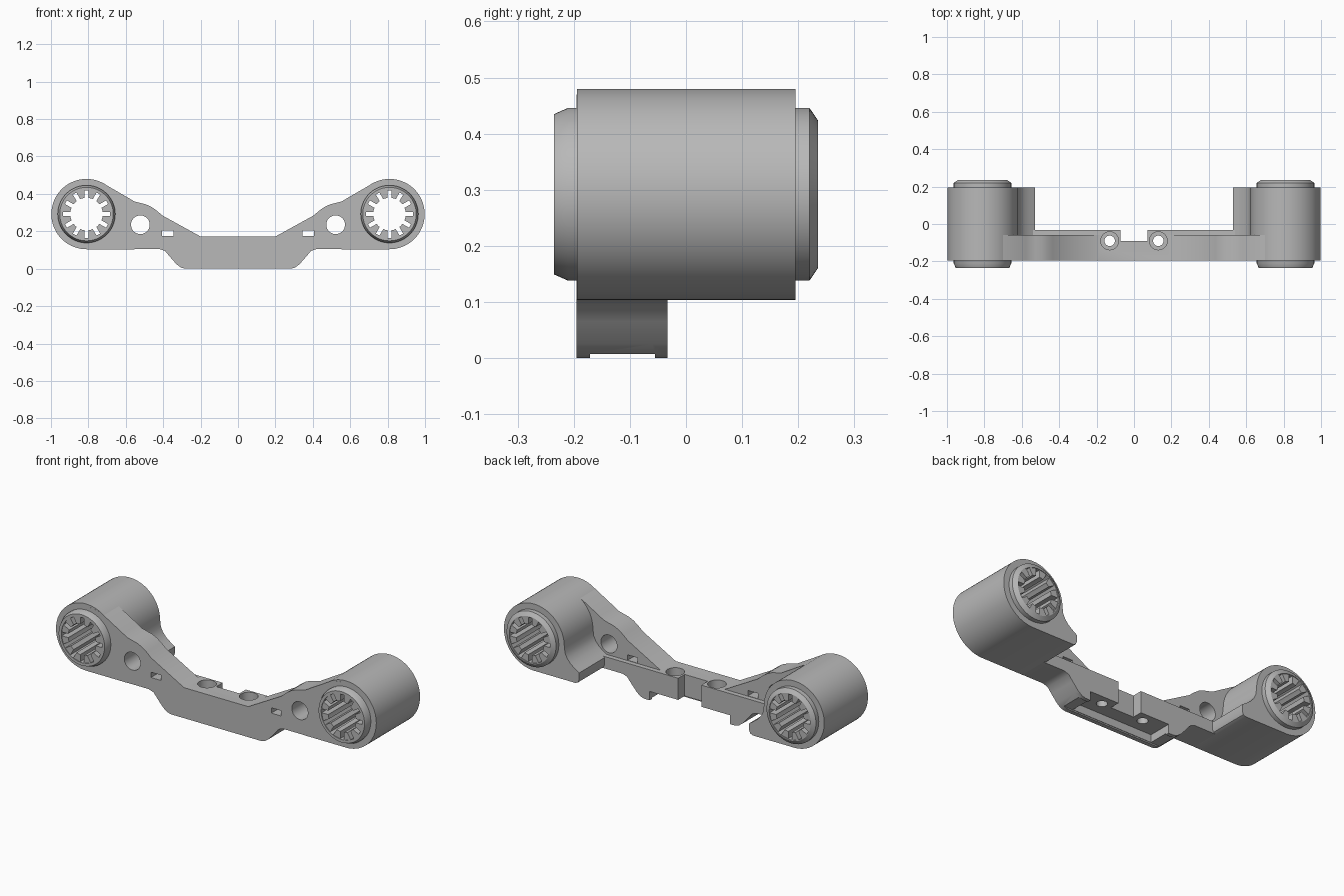
import bpy, bmesh
from math import sin, cos, asin, pi, radians
from mathutils import Matrix

if "Cube" in bpy.data.objects:
    bpy.data.objects.remove(bpy.data.objects["Cube"], do_unlink=True)

grey = bpy.data.materials.new("plain_grey")
grey.use_nodes = True
GREY = (0.48, 0.48, 0.48, 1)
grey.diffuse_color = GREY
grey.node_tree.nodes["Principled BSDF"].inputs["Base Color"].default_value = GREY

AXLE_X, AXLE_Z = 0.81, 0.292
FRONT, BACK = -0.195, 0.195


def finish(name, bm):
    bmesh.ops.recalc_face_normals(bm, faces=bm.faces[:])
    mesh = bpy.data.meshes.new(name)
    bm.to_mesh(mesh)
    bm.free()
    mesh.materials.append(grey)
    obj = bpy.data.objects.new(name, mesh)
    bpy.context.collection.objects.link(obj)
    return obj


def add_prism(bm, outline, y0, y1):
    """Extrude an x-z outline from y0 to y1."""
    face = bm.faces.new([bm.verts.new((x, y0, z)) for x, z in outline])
    result = bmesh.ops.extrude_face_region(bm, geom=[face])
    moved = [v for v in result["geom"] if isinstance(v, bmesh.types.BMVert)]
    bmesh.ops.translate(bm, verts=moved, vec=(0, y1 - y0, 0))


def prism(name, outline, y0, y1):
    bm = bmesh.new()
    add_prism(bm, outline, y0, y1)
    return finish(name, bm)


def box(name, x0, x1, y0, y1, z0, z1):
    return prism(name, [(x0, z0), (x1, z0), (x1, z1), (x0, z1)], y0, y1)


def rod(name, radius, centre, length, axis):
    bm = bmesh.new()
    turn = Matrix.Rotation(pi / 2, 4, "X") if axis == "Y" else Matrix()
    bmesh.ops.create_cone(bm, cap_ends=True, segments=48, radius1=radius, radius2=radius,
                          depth=length, matrix=Matrix.Translation(centre) @ turn)
    return finish(name, bm)


def symmetric(half):
    return half + [(-x, z) for x, z in reversed(half)]


def activate(obj):
    bpy.ops.object.select_all(action="DESELECT")
    obj.select_set(True)
    bpy.context.view_layer.objects.active = obj


def cut(obj, cutters):
    activate(obj)
    for cutter in cutters:
        mod = obj.modifiers.new("cut", "BOOLEAN")
        mod.operation, mod.solver, mod.object = "DIFFERENCE", "EXACT", cutter
        bpy.ops.object.modifier_apply(modifier=mod.name)


def smooth(obj):
    activate(obj)
    bpy.ops.object.shade_smooth_by_angle(angle=radians(32))


# Bridge web: sloping arms with a rounded boss, curved lower shoulder
lower_edge = [(0.42, 0.105), (0.39, 0.095), (0.365, 0.065), (0.33, 0.025),
              (0.305, 0.006), (0.28, 0)]
upper_edge = [(0.2, 0.172), (0.405, 0.285), (0.435, 0.311), (0.465, 0.332), (0.495, 0.345),
              (0.525, 0.352), (0.555, 0.36), (0.58, 0.375), (0.725, 0.459),
              (0.81, 0.47), (0.81, 0.105)]
web = prism("bridge_web", symmetric(upper_edge + lower_edge), FRONT, -0.06)

# Rear ledge that thickens the lower part of the bridge
ledge = prism("rear_ledge", symmetric([(0.56, 0.172), (0.56, 0.105)] + lower_edge),
              -0.061, -0.033)

# Bearing housings: round barrel flaring into a flat-bottomed lug
barrel = [(AXLE_X + 0.188 * cos(a), AXLE_Z + 0.188 * sin(a))
          for a in (radians(-90 + 270 * i / 54) for i in range(55))]
lug = [(0.617, 0.255), (0.604, 0.228), (0.583, 0.204), (0.557, 0.184), (0.53, 0.166),
       (0.53, 0.128), (0.537, 0.111), (0.553, 0.104)]
housings = [prism(side + "_housing", [(s * x, z) for x, z in barrel + lug],
                  FRONT + 0.0005, BACK)
            for side, s in (("left", 1), ("right", -1))]

# Cutters for bores, arm holes, slots and screw holes
side_cutters, screw_cutters = [], []
for s in (-1, 1):
    side_cutters += [
        rod("bore_cutter", 0.142, (s * AXLE_X, 0, AXLE_Z), 1, "Y"),
        rod("arm_hole_cutter", 0.05, (s * 0.522, 0, 0.235), 1, "Y"),
        box("slot_cutter", s * 0.375 - 0.031, s * 0.375 + 0.031, -0.3, 0.3, 0.174, 0.204)]
    screw_cutters += [
        rod("screw_cutter", 0.028, (s * 0.13, -0.09, 0.1), 0.5, "Z"),
        rod("counterbore_cutter", 0.048, (s * 0.13, -0.09, 0.22), 0.2, "Z")]

# Cutters for the rear notch, underside pocket and shallow channel
base_cutters = [box("notch_cutter", -0.072, 0.072, -0.09, 0.1, -0.1, 0.3),
                box("pocket_cutter", -0.25, 0.25, -0.168, 0.1, -0.1, 0.05),
                box("channel_cutter", -0.4, 0.4, -0.171, -0.055, -0.1, 0.007)]

cut(web, side_cutters + base_cutters + screw_cutters)
cut(ledge, base_cutters + screw_cutters)
for housing, near in zip(housings, (side_cutters[3:5], side_cutters[0:2])):
    cut(housing, near)
for cutter in side_cutters + screw_cutters + base_cutters:
    bpy.data.objects.remove(cutter, do_unlink=True)
for part in [web, ledge] + housings:
    smooth(part)

# Slotted bushings: lathed sleeve with a ring of sliding pads inside
sleeve_profile = [(0.127, -0.235), (0.143, -0.235), (0.154, -0.21),
                  (0.154, 0.22), (0.132, 0.235), (0.127, 0.235)]
for side, s in (("left", 1), ("right", -1)):
    bm = bmesh.new()
    loop = [bm.verts.new((r, y, 0)) for r, y in sleeve_profile]
    edges = [bm.edges.new((loop[i - 1], loop[i])) for i in range(len(loop))]
    bmesh.ops.spin(bm, geom=loop + edges, cent=(0, 0, 0), axis=(0, 1, 0),
                   angle=2 * pi, steps=64)
    bmesh.ops.remove_doubles(bm, verts=bm.verts[:], dist=0.0001)
    sleeve = finish(side + "_bushing_sleeve", bm)

    bm = bmesh.new()
    for i in range(12):
        mid = radians(30 * i + 15)
        pad = []
        for r, sweep in ((0.087, (-1, 0, 1)), (0.13, (1, 0, -1))):
            half = radians(15) - asin(0.011 / r)
            pad += [(r * cos(mid + k * half), r * sin(mid + k * half)) for k in sweep]
        add_prism(bm, pad, -0.231, 0.231)
    pads = finish(side + "_bushing_pads", bm)

    for part in (sleeve, pads):
        part.location = (s * AXLE_X, 0, AXLE_Z)
        smooth(part)
